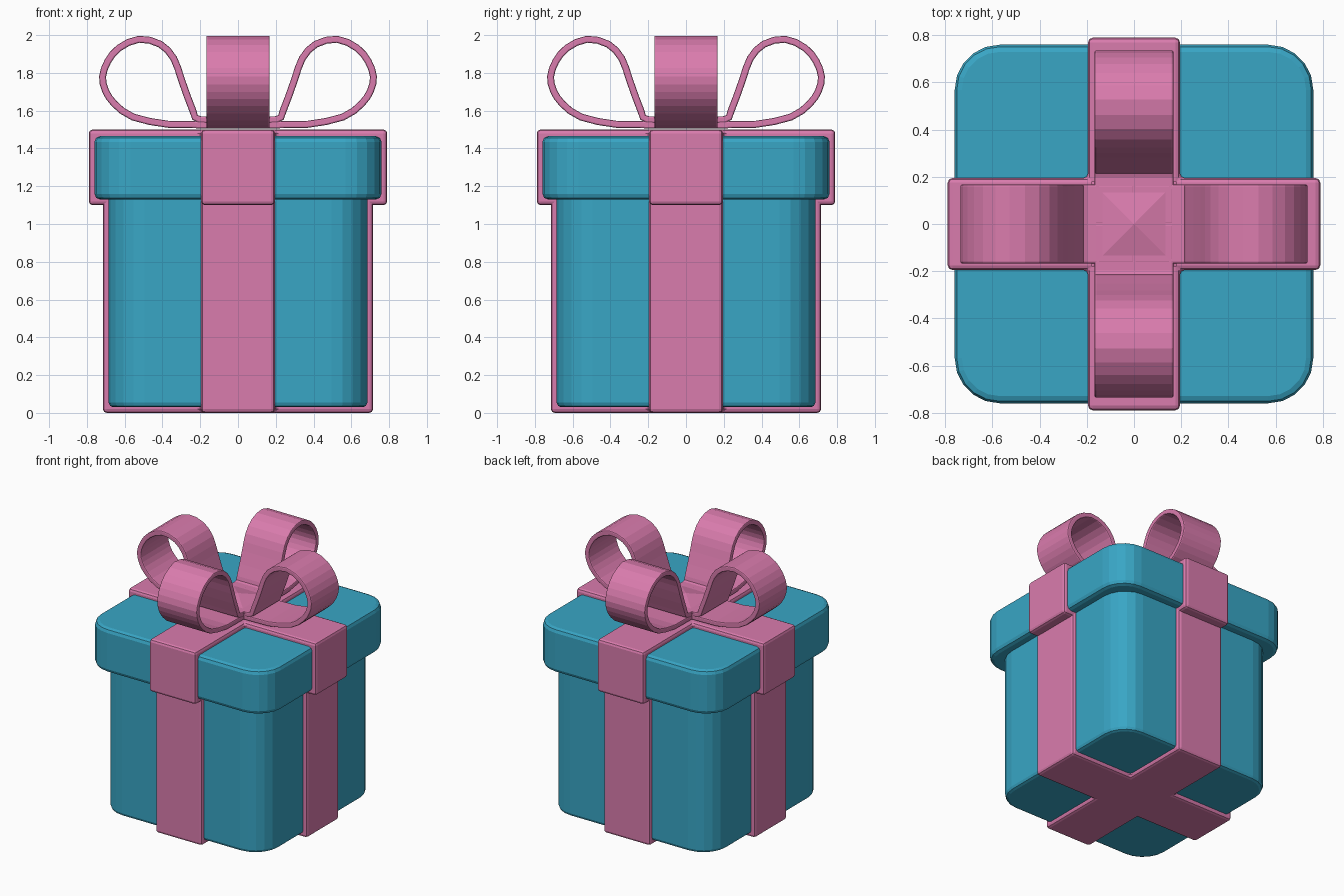
import bpy, bmesh
from math import pi
from mathutils import Vector, Matrix

if "Cube" in bpy.data.objects:
    bpy.data.objects.remove(bpy.data.objects["Cube"])


def material(name, color):
    m = bpy.data.materials.new(name)
    m.diffuse_color = color
    m.use_nodes = True
    m.node_tree.nodes["Principled BSDF"].inputs["Base Color"].default_value = m.diffuse_color
    return m


BLUE = material("blue_paper", (0.04, 0.38, 0.56, 1))
PINK = material("pink_ribbon", (0.70, 0.20, 0.42, 1))


def add_object(name, bm, mat, bevel=0, segments=2):
    bmesh.ops.recalc_face_normals(bm, faces=bm.faces)
    mesh = bpy.data.meshes.new(name)
    bm.to_mesh(mesh)
    bm.free()
    mesh.materials.append(mat)
    ob = bpy.data.objects.new(name, mesh)
    bpy.context.collection.objects.link(ob)
    if bevel:
        mod = ob.modifiers.new("edge_round", 'BEVEL')
        mod.width, mod.segments = bevel, segments
        mod.limit_method, mod.angle_limit = 'ANGLE', 0.6
    return ob


def rounded_box(name, half, z0, z1, radius, edge):
    bm = bmesh.new()
    bmesh.ops.create_cube(bm, size=1)
    for v in bm.verts:
        v.co = (v.co.x * 2 * half, v.co.y * 2 * half, z1 if v.co.z > 0 else z0)
    upright = [e for e in bm.edges if abs(e.verts[0].co.z - e.verts[1].co.z) > 0.01]
    bmesh.ops.bevel(bm, geom=upright, offset=radius, segments=5, profile=0.5, affect='EDGES')
    add_object(name, bm, BLUE, edge)


def cross_wrap(name, half, w, z0, z1):
    # plus-shaped prism wrapping the box on all four sides
    bm = bmesh.new()
    quarter = [(w, -w), (half, -w), (half, w)]
    pts = [Matrix.Rotation(k * pi / 2, 3, 'Z') @ Vector((x, y, z0))
           for k in range(4) for x, y in quarter]
    face = bm.faces.new([bm.verts.new(p) for p in pts])
    ext = bmesh.ops.extrude_face_region(bm, geom=[face])
    for v in ext["geom"]:
        if isinstance(v, bmesh.types.BMVert):
            v.co.z = z1
    add_object(name, bm, PINK, 0.02)


# box and lid
rounded_box("box_body", 0.685, 0.03, 1.2, 0.19, 0.025)
rounded_box("box_lid", 0.76, 1.13, 1.465, 0.19, 0.03)

# ribbons around box and lid
cross_wrap("body_ribbon", 0.715, 0.195, 0.0, 1.2)
cross_wrap("lid_ribbon", 0.79, 0.195, 1.10, 1.5)

# bow loop centreline (distance from centre, height)
LOOP = [Vector(p) for p in [
    (0, 1.525), (0.2, 1.525), (0.37, 1.528), (0.555, 1.566), (0.655, 1.637),
    (0.702, 1.707), (0.717, 1.78), (0.69, 1.86), (0.63, 1.932), (0.525, 1.978),
    (0.412, 1.952), (0.34, 1.876), (0.30, 1.766), (0.238, 1.597), (0.20, 1.552), (0, 1.552)]]


def smooth_path(pts):
    out = []
    for i in range(len(pts) - 1):
        a, b, c, d = pts[max(i - 1, 0)], pts[i], pts[i + 1], pts[min(i + 2, len(pts) - 1)]
        out.append(b)
        if 1 < i < len(pts) - 2:
            out.append((9 * (b + c) - a - d) / 16)
    return out + [pts[-1]]


# four bow loops
for k, side in enumerate(("right", "back", "left", "front")):
    bm = bmesh.new()
    rows = [[bm.verts.new((p.x, y, p.y)) for y in (-0.168, 0.168)] for p in smooth_path(LOOP)]
    for (a, b), (c, d) in zip(rows, rows[1:]):
        bm.faces.new((a, b, d, c))
    loop = add_object("bow_loop_" + side, bm, PINK)
    sol = loop.modifiers.new("thickness", 'SOLIDIFY')
    sol.thickness, sol.offset = 0.037, 0
    bev = loop.modifiers.new("edge_round", 'BEVEL')
    bev.width, bev.segments = 0.008, 2
    bev.limit_method, bev.angle_limit = 'ANGLE', 1.2
    loop.rotation_euler.z = k * pi / 2

# shallow pyramid where the loops meet
bm = bmesh.new()
bmesh.ops.create_cone(bm, cap_ends=True, segments=4, radius1=0.18 * 2 ** 0.5, radius2=0, depth=0.04,
                      matrix=Matrix.Translation((0, 0, 1.58)) @ Matrix.Rotation(pi / 4, 4, 'Z'))
xs = max(abs(v.co.x) for v in bm.verts)
if xs > 0.2:
    bmesh.ops.rotate(bm, verts=bm.verts, cent=(0, 0, 0), matrix=Matrix.Rotation(pi / 4, 3, 'Z'))
add_object("bow_centre", bm, PINK)
